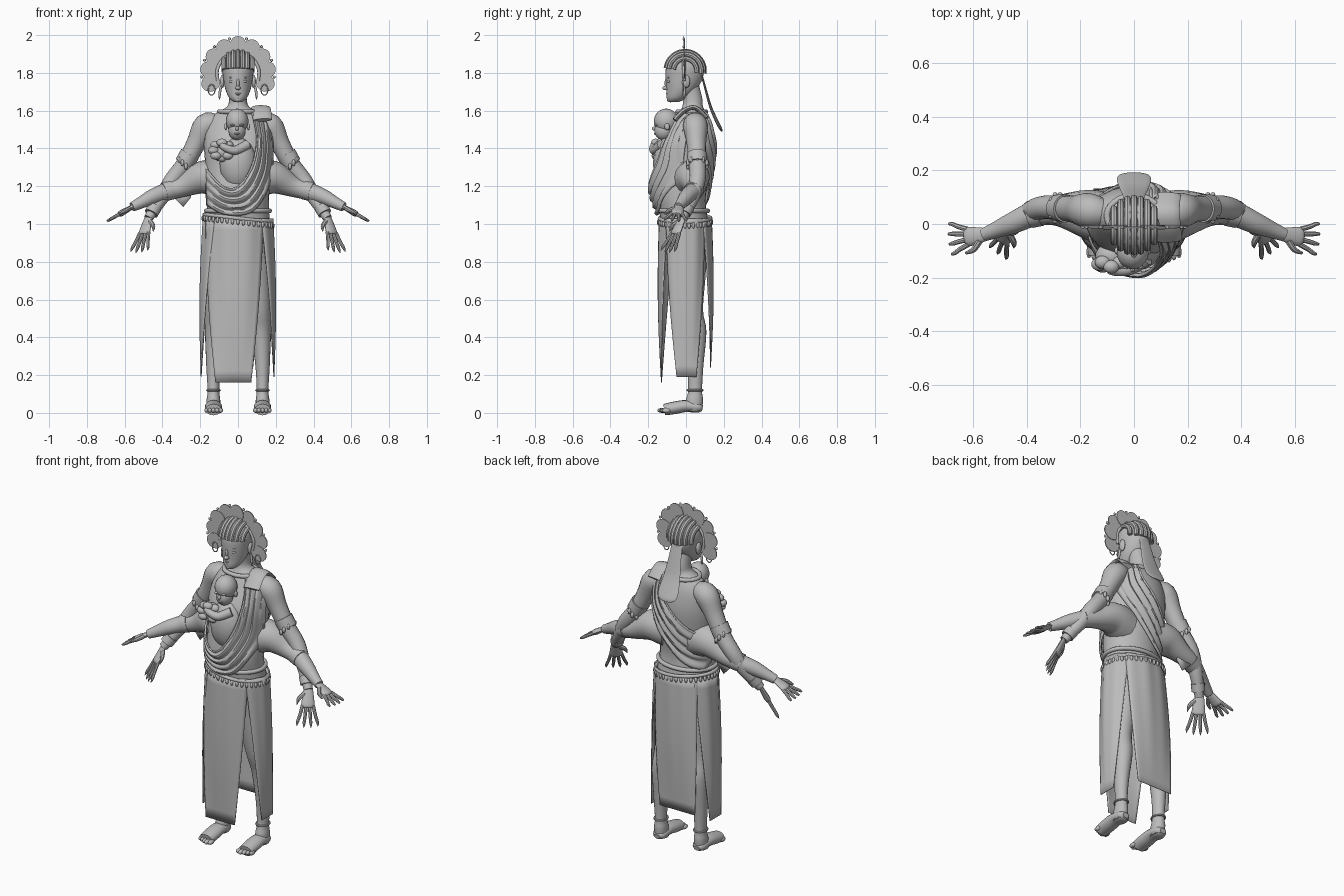
import bpy, bmesh, math
from math import sin, cos, pi, sqrt, radians
from mathutils import Vector, Matrix

if "Cube" in bpy.data.objects:
    bpy.data.objects.remove(bpy.data.objects["Cube"], do_unlink=True)

GREY = (0.5, 0.5, 0.5, 1)
mat = bpy.data.materials.new("clay grey")
mat.use_nodes = True
mat.diffuse_color = GREY
mat.node_tree.nodes["Principled BSDF"].inputs["Base Color"].default_value = GREY


def finish(bm, name, thick=0, angle=40):
    bmesh.ops.recalc_face_normals(bm, faces=bm.faces)
    me = bpy.data.meshes.new(name)
    bm.to_mesh(me)
    bm.free()
    me.materials.append(mat)
    me.polygons.foreach_set("use_smooth", [True] * len(me.polygons))
    me.set_sharp_from_angle(angle=radians(angle))
    ob = bpy.data.objects.new(name, me)
    bpy.context.collection.objects.link(ob)
    if thick:
        mod = ob.modifiers.new("thickness", "SOLIDIFY")
        mod.thickness = thick
        mod.offset = 0
    return ob


def smooth(pts, k=4, cyclic=False):
    """Resample a list of points along a smooth curve through them."""
    p = [Vector(q) for q in pts]
    n, out = len(p), []
    get = (lambda i: p[i % n]) if cyclic else (lambda i: p[max(0, min(n - 1, i))])
    for i in range(n if cyclic else n - 1):
        a, b, c, d = get(i - 1), get(i), get(i + 1), get(i + 2)
        for j in range(k):
            t = j / k
            out.append((b * 2 + (c - a) * t + (a * 2 - b * 5 + c * 4 - d) * t * t
                        + (b * 3 - a - c * 3 + d) * t ** 3) * 0.5)
    return out if cyclic else out + [p[-1]]


def skin(name, rings, cyclic=False, closed=True, thick=0):
    """Bridge rows of points; closed rows make a solid, open rows a cloth."""
    bm = bmesh.new()
    rows = [[bm.verts.new(v) for v in r] for r in rings]
    n = len(rows[0])
    for i in range(len(rows) if cyclic else len(rows) - 1):
        a, b = rows[i], rows[(i + 1) % len(rows)]
        for j in range(n if closed else n - 1):
            bm.faces.new((a[j], a[(j + 1) % n], b[(j + 1) % n], b[j]))
    if closed and not cyclic:
        bm.faces.new(rows[0])
        bm.faces.new(rows[-1])
    return finish(bm, name, thick)


def loft(name, rings, n=28):
    """Stack of level ellipses: x, y, z, x radius, y radius."""
    return skin(name, [[(x + rx * cos(2 * pi * i / n), y + ry * sin(2 * pi * i / n), z)
                        for i in range(n)] for x, y, z, rx, ry in smooth(rings)])


def tube(name, pts, flat=(1, 1), ref=(0, 1, 0), cyclic=False, n=12):
    """Tapered limb or cord: x, y, z, radius."""
    path = smooth(pts, 4, cyclic)
    rings, ref, m = [], Vector(ref), len(path)
    for i, p in enumerate(path):
        nxt = path[(i + 1) % m] if cyclic else path[min(i + 1, m - 1)]
        t = (nxt - path[i - 1 if cyclic else max(i - 1, 0)]).xyz.normalized()
        u = t.cross(ref).normalized()
        v = u.cross(t)
        r = max(p[3], 0.001)
        rings.append([p.xyz + u * (r * flat[0] * cos(2 * pi * j / n))
                      + v * (r * flat[1] * sin(2 * pi * j / n)) for j in range(n)])
    return skin(name, rings, cyclic)


def blobs(name, items, seg=14):
    """Group of ellipsoids: x, y, z and three radii."""
    bm = bmesh.new()
    for x, y, z, a, b, c in items:
        bmesh.ops.create_uvsphere(bm, u_segments=seg, v_segments=seg // 2 + 1, radius=1,
                                  matrix=Matrix.Translation((x, y, z)) @ Matrix.Diagonal((a, b, c, 1)))
    return finish(bm, name, angle=70)


def hoop(rx, ry, z, r, cy=0, tilt=0, n=16):
    return [(rx * cos(2 * pi * i / n), cy + ry * sin(2 * pi * i / n),
             z - tilt * cos(2 * pi * i / n), r) for i in range(n)]


# Torso and neck
BODY = [(0, 0, .84, .165, .115), (0, 0, .95, .175, .13), (0, -.015, 1.06, .165, .125),
        (0, -.025, 1.15, .165, .13), (0, 0, 1.3, .172, .13), (0, .012, 1.42, .18, .13),
        (0, .03, 1.52, .165, .1), (0, .035, 1.58, .125, .075), (0, .035, 1.62, .06, .055),
        (0, .035, 1.66, .046, .052), (0, .02, 1.73, .046, .05)]
loft("torso", BODY)
FINE = smooth(BODY, 8)


def body_y(x, z, side):
    r = min(FINE, key=lambda q: abs(q[2] - z))
    y = r[1] + side * r[4] * sqrt(max(0, 1 - (x / r[3]) ** 2))
    bulge = .05 * math.exp(-(x / .12) ** 2 - ((z - 1.29) / .14) ** 2) if side < 0 else 0
    return y + side * (.014 + bulge)


def drape(name, edge_a, edge_b, side, folds=4, m=24):
    """Pleated cloth laid over the torso between two edges."""
    rows = []
    for a, b in zip(smooth(edge_a, 6), smooth(edge_b, 6)):
        row = []
        for j in range(m + 1):
            x, z = a.lerp(b, j / m)
            row.append((x, body_y(x, z, side) + side * .007 * sin(2 * pi * folds * j / m), z))
        rows.append(row)
    return skin(name, rows, closed=False, thick=.008)


drape("sling_front", [(.17, 1.56), (.185, 1.4), (.17, 1.22), (.08, 1.07), (-.06, 1.05), (-.165, 1.1)],
      [(.07, 1.605), (.1, 1.45), (.07, 1.3), (0, 1.2), (-.08, 1.2), (-.175, 1.3)], -1)
drape("shawl_back", [(.17, 1.56), (.17, 1.4), (.08, 1.25), (-.05, 1.12), (-.16, 1.07)],
      [(.06, 1.6), (.05, 1.5), (-.03, 1.4), (-.1, 1.33), (-.175, 1.28)], 1)
tube("shoulder_strap", [(.13, -.06, 1.55, .05), (.125, -.01, 1.6, .05), (.12, .05, 1.615, .05),
                        (.125, .11, 1.56, .05)], (.25, 1), (1, 0, 0))
tube("collar_fold", hoop(.1, .075, 1.595, .012, .03), ref=(0, 0, 1), cyclic=True)
tube("wrap_hem", hoop(.168, .13, 1.07, .012, -.015), ref=(0, 0, 1), cyclic=True)

# Belt with hanging beads
tube("belt", hoop(.178, .135, 1.03, .01, -.005, .02), ref=(0, 0, 1), cyclic=True)
blobs("belt_beads", [(x * 1.04, y * 1.04, z - .02, .009, .009, .016)
                     for x, y, z, r in hoop(.178, .135, 1.03, 0, -.005, .02, 40)], 8)


# Skirt panels hang from the hips to a straight hem
def panel(name, a0, a1, p0, p1, hem, cols=16, rows=14):
    grid = []
    for i in range(rows + 1):
        f, row = i / rows, []
        for j in range(cols + 1):
            g = j / cols
            a = radians(a0 + (a1 - a0) * g)
            out = Vector((cos(a), sin(a)))
            top = Vector((.183 * out.x, -.005 + .138 * out.y))
            low = Vector(p0).lerp(Vector(p1), g)
            xy = top.lerp(low, f) + out * (.012 * sin(pi * f) + .003 * sin(g * 6 * pi) * (1 - f))
            row.append((xy.x, xy.y, 1.03 + (hem - 1.03) * f))
        grid.append(row)
    skin(name, grid, closed=False, thick=.004)


panel("skirt_front", -160, -42, (-.12, -.13), (.07, -.13), .16)
panel("skirt_back", 42, 138, (.08, .13), (-.15, .13), .24)
panel("skirt_left", -48, 50, (.19, -.05), (.19, .055), .19)
panel("skirt_right", 228, 130, (-.195, -.05), (-.195, .055), .19)


# Hands: a flat palm with spread fingers
def hand(name, wrist, along, side, palm, finger, claw, thumb):
    w, d = Vector(wrist), Vector(along).normalized()
    s = (Vector(side) - d * d.dot(Vector(side))).normalized()
    nrm = d.cross(s)
    at = lambda l, k, r: (*(w + d * l + s * k), r)
    tube(name + "_palm", [at(-.01, 0, .024), at(palm * .5, 0, .032), at(palm, 0, .036), at(palm + .012, 0, .025)],
         (1, .45), nrm)
    for i in range(4):
        k = (i - 1.5) * .019
        l = finger * (1 - .07 * abs(i - 1.5))
        tube(f"{name}_finger_{i + 1}", [at(palm, k, .01), at(palm + l * .5, k * 1.5, .009),
                                        at(palm + l * .8, k * 1.9, .008), at(palm + l, k * 2, claw)], ref=nrm, n=8)
    tube(name + "_thumb", [at(.02, thumb * .02, .013), at(.05, thumb * .05, .011),
                           at(.085, thumb * .06, claw)], ref=nrm, n=8)


for s, tag in ((1, "left"), (-1, "right")):
    mir = lambda pts: [(s * p[0], *p[1:]) for p in pts]

    # Upper pair of arms with armlet, bracelet and clawed hand
    tube(tag + "_upper_arm", mir([(.11, .04, 1.53, .05), (.17, .05, 1.52, .066), (.22, .055, 1.43, .052),
                                  (.28, .06, 1.32, .046), (.35, .06, 1.23, .043),
                                  (.41, .03, 1.13, .037), (.475, -.02, 1.03, .024)]), n=16)
    for nm, p, q, r in (("armlet", (.255, .058, 1.37), (.285, .06, 1.32), .053),
                        ("bracelet", (.44, .008, 1.09), (.46, -.01, 1.055), .038)):
        tube(f"{tag}_{nm}", mir([(*p, r), (*q, r * .96)]), n=16)
    blobs(tag + "_armlet_beads", mir([(.285 + .03 * cos(a), .06 + .052 * sin(a), 1.315 + .03 * cos(a),
                                      .01, .01, .018) for a in [i * pi / 5 for i in range(10)]]), 8)
    hand(tag + "_clawed_hand", (s * .475, -.02, 1.03), (s * .25, -.4, -.9), (s * .7, .6, 0),
         .085, .125, .001, -1)

    # Lower pair of arms, sleeved to the elbow
    tube(tag + "_lower_arm", mir([(.1, .02, 1.24, .1), (.19, .04, 1.245, .088), (.29, .05, 1.2, .057),
                                  (.37, .04, 1.175, .048), (.45, .005, 1.145, .041),
                                  (.51, -.02, 1.115, .032), (.56, -.04, 1.09, .025)]), n=16)
    tube(tag + "_sleeve_cuff", mir([(.35, .045, 1.183, .053), (.39, .035, 1.17, .051)]), n=16)
    hand(tag + "_open_hand", (s * .56, -.04, 1.09), (s * .8, -.1, -.45), (0, 1, 0), .07, .085, .005, -1)

    # Legs and feet
    x = .13 * s
    loft(tag + "_leg", [(.09 * s, 0, .95, .08, .105), (.095 * s, .01, .75, .08, .095),
                        (.115 * s, .02, .55, .06, .07), (.122 * s, .048, .43, .053, .06),
                        (x, .05, .25, .038, .042), (x, .048, .12, .031, .037),
                        (x, .045, .07, .036, .045), (x, .04, .01, .036, .045)], 20)
    tube(tag + "_foot", [(x, .088, .024, .02), (x, .065, .028, .038), (x, 0, .036, .044),
                         (x, -.06, .027, .046), (x, -.115, .017, .042)], (1, .72), (0, 0, 1), n=16)
    blobs(tag + "_toes", [(x + s * k * .019, -.128 + .008 * abs(k + 1), .013, .012 - .001 * k, .024, .013)
                          for k in (-2, -1, 0, 1, 2)], 10)
    tube(tag + "_anklet", [(x + a, .048 + b, z, r) for a, b, z, r in hoop(.033, .04, .12, .006)],
         ref=(0, 0, 1), cyclic=True, n=8)

    # Ears and hanging earrings
    blobs(tag + "_ear", [(.083 * s, .0, 1.755, .012, .022, .035)])
    tube(tag + "_earring", mir([(.14 + .018 * cos(a), -.015, 1.71 + .028 * sin(a), .003)
                                for a in [i * pi / 4 for i in range(8)]]), cyclic=True, n=6)
    tube(tag + "_ear_tassel", mir([(.09, -.01, 1.73, .006), (.097, -.01, 1.69, .007), (.098, -.01, 1.66, .003)]))

# Loose cloth end behind the right arm
skin("cloth_end", [[(-.24, .07, 1.2), (-.34, .07, 1.14)], [(-.25, .06, 1.14), (-.29, .06, 1.09)]],
     closed=False, thick=.005)

# Head, face and hair
loft("head", [(0, -.065, 1.645, .02, .025), (0, -.05, 1.665, .045, .052), (0, -.025, 1.71, .066, .078),
              (0, -.01, 1.77, .078, .098), (0, -.006, 1.83, .083, .1), (0, -.005, 1.88, .065, .08),
              (0, -.005, 1.908, .035, .045), (0, -.005, 1.915, .01, .012)])
blobs("face_features", [(0, -.106, 1.72, .014, .02, .012), (0, -.1, 1.745, .009, .014, .03),
                        (0, -.092, 1.69, .022, .014, .006), (0, -.09, 1.68, .018, .014, .006),
                        (0, -.082, 1.66, .022, .02, .016)]
      + [(s * .03, -.09, z, .018, .01, h) for s in (1, -1) for z, h in ((1.755, .008), (1.775, .005))])
for i in range(-3, 4):
    x = i * .025
    k = sqrt(1 - (x / .095) ** 2)
    tube(f"hair_braid_{i + 4}", [(x, -.005 - .102 * k * cos(a), 1.81 + (.1 * k + .004) * sin(a), .013)
                                 for a in [radians(d) for d in range(8, 200, 20)]], ref=(1, 0, 0), n=8)
tube("ponytail", [(0, .08, 1.8, .035), (0, .102, 1.72, .04), (0, .13, 1.62, .052),
                  (0, .165, 1.54, .064), (0, .183, 1.505, .055), (0, .19, 1.49, .025)], (1, .14), n=16)

# Fan headdress of round petals on a ring
fan = [radians(-18 + 27 * i) for i in range(9)]
bm = bmesh.new()
for i, a in enumerate(fan):
    place = (Matrix.Translation((.152 * cos(a), -.012 + .003 * (i % 2), 1.793 + .152 * sin(a)))
             @ Matrix.Rotation(-a, 4, "Y") @ Matrix.Diagonal((1, 1, .9, 1)) @ Matrix.Rotation(pi / 2, 4, "X"))
    bmesh.ops.create_cone(bm, cap_ends=True, segments=20, radius1=.05, radius2=.05, depth=.005, matrix=place)
finish(bm, "headdress_petals")
tube("headdress_ring", [(.112 * cos(a), -.012, 1.793 + .112 * sin(a), .009) for a in fan])
blobs("headdress_studs", [(.192 * cos(a + .235), -.012, 1.793 + .192 * sin(a + .235), .008, .006, .008)
                          for a in fan[:-1]], 8)

# Infant carried in the sling
blobs("infant_body", [(0, -.1, 1.32, .1, .075, .14), (-.085, -.12, 1.38, .06, .05, .05)])
blobs("infant_head", [(-.005, -.105, 1.545, .06, .065, .066), (-.005, -.118, 1.495, .046, .05, .052)], 20)
blobs("infant_face", [(-.005, -.168, 1.505, .009, .012, .011), (-.005, -.16, 1.478, .016, .01, .006)]
      + [(-.005 + s * .024, -.16, 1.523, .013, .009, .006) for s in (1, -1)]
      + [(-.005 + s * .06, -.1, 1.515, .008, .014, .018) for s in (1, -1)])
tube("infant_arm", [(.05, -.13, 1.42, .026), (-.01, -.165, 1.39, .024), (-.06, -.175, 1.4, .02),
                    (-.09, -.17, 1.42, .018)])
blobs("bunched_cloth", [(-.085 + .045 * cos(a), -.15 + .01 * sin(3 * a), 1.39 + .04 * sin(a), .03, .025, .022)
                        for a in [i * pi / 4 for i in range(8)]])
